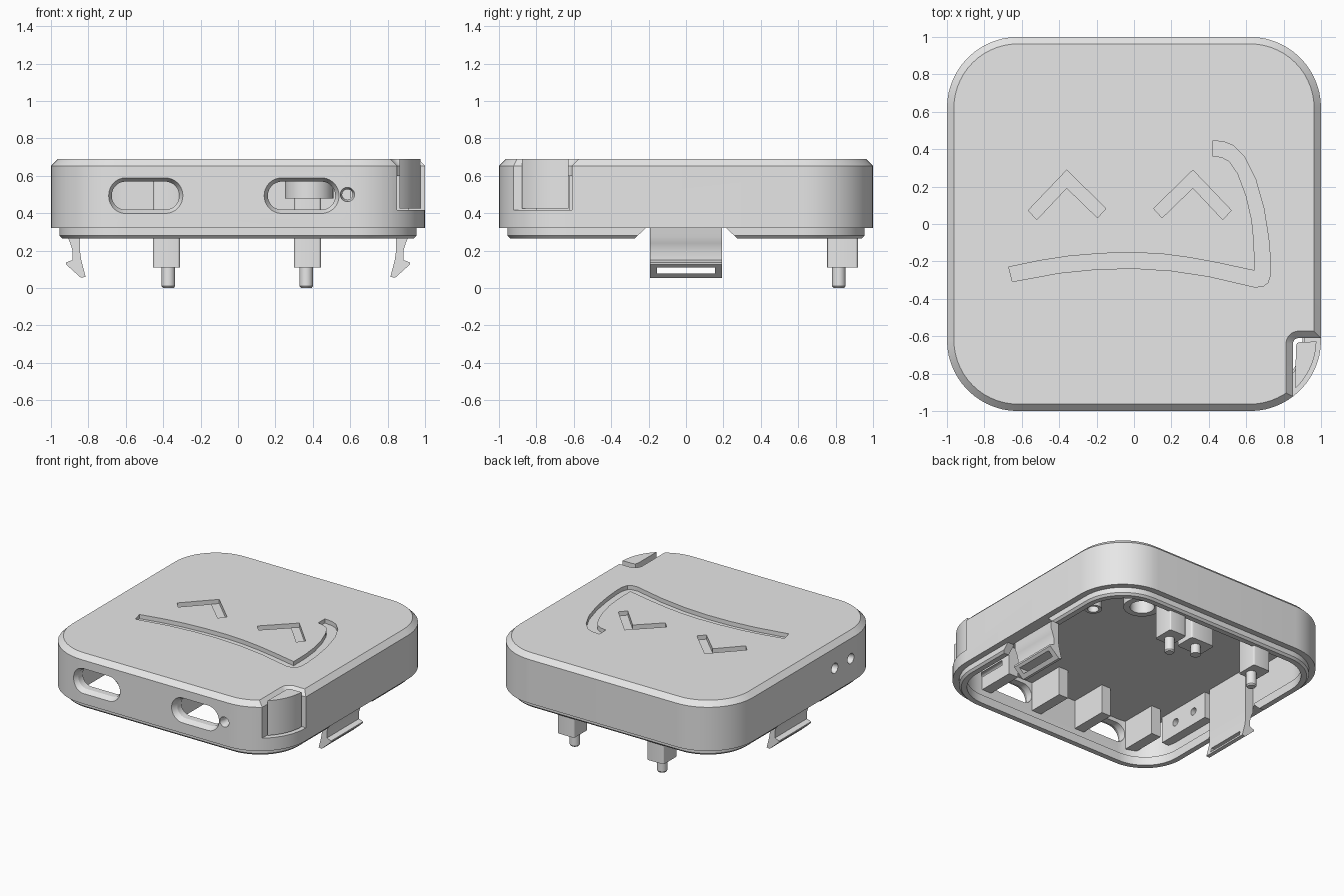
import bpy, bmesh, math
from mathutils import Matrix

if "Cube" in bpy.data.objects:
    bpy.data.objects.remove(bpy.data.objects["Cube"])

grey = bpy.data.materials.new("plain_grey")
grey.diffuse_color = (0.8, 0.8, 0.8, 1)
grey.use_nodes = True
grey.node_tree.nodes["Principled BSDF"].inputs["Base Color"].default_value = grey.diffuse_color


def loft(name, rings, matrix=None):
    """Closed solid through a stack of (z, outline) rings."""
    bm = bmesh.new()
    loops = [[bm.verts.new((x, y, z)) for x, y in pts] for z, pts in rings]
    n = len(loops[0])
    for a, b in zip(loops, loops[1:]):
        for i in range(n):
            j = (i + 1) % n
            bm.faces.new((a[i], a[j], b[j], b[i]))
    bm.faces.new(loops[0][::-1])
    bm.faces.new(loops[-1])
    if matrix:
        bmesh.ops.transform(bm, matrix=matrix, verts=bm.verts)
    bmesh.ops.recalc_face_normals(bm, faces=bm.faces)
    me = bpy.data.meshes.new(name)
    bm.to_mesh(me)
    bm.free()
    me.materials.append(grey)
    ob = bpy.data.objects.new(name, me)
    bpy.context.collection.objects.link(ob)
    return ob


def rounded(hx, hy, r, cx=0, cy=0, n=14):
    """Rounded rectangle outline."""
    pts = []
    for k, (sx, sy) in enumerate(((1, 1), (-1, 1), (-1, -1), (1, -1))):
        for i in range(n + 1):
            a = math.pi / 2 * (k + i / n)
            pts.append((cx + sx * (hx - r) + r * math.cos(a),
                        cy + sy * (hy - r) + r * math.sin(a)))
    return pts


def circle(r, cx=0, cy=0, n=32):
    return [(cx + r * math.cos(2 * math.pi * i / n),
             cy + r * math.sin(2 * math.pi * i / n)) for i in range(n)]


def box(name, x0, x1, y0, y1, z0, z1):
    pts = [(x0, y0), (x1, y0), (x1, y1), (x0, y1)]
    return loft(name, [(z0, pts), (z1, pts)])


def boolean(ob, cutter, op='DIFFERENCE', keep=False):
    m = ob.modifiers.new("bool", 'BOOLEAN')
    m.operation, m.object, m.solver = op, cutter, 'EXACT'
    bpy.context.view_layer.objects.active = ob
    bpy.ops.object.modifier_apply(modifier=m.name)
    if not keep:
        bpy.data.objects.remove(cutter)


FRONT = Matrix.Rotation(math.pi / 2, 4, 'X')    # (x, y, z) -> (x, -z, y)
LEFT = Matrix(((0, 0, -1, 0), (1, 0, 0, 0), (0, 1, 0, 0), (0, 0, 0, 1)))  # -> (-z, x, y)

# Hollow case with chamfered top edge
case = loft("case", [(0.32, rounded(1, 1, 0.38)), (0.653, rounded(1, 1, 0.38)),
                     (0.69, rounded(0.963, 0.963, 0.343))])
boolean(case, loft("cavity", [(0.2, rounded(0.91, 0.91, 0.29)),
                              (0.60, rounded(0.91, 0.91, 0.29))]))

# Inner backing plate for the two side holes
boolean(case, box("hole_backing", -0.93, -0.84, -0.70, -0.24, 0.40, 0.62), 'UNION')

# Port housings: ribs either side of each slot
for cx in (-0.495, 0.34):
    for s in (-1, 1):
        x = cx + s * 0.225
        boolean(case, box("port_rib", x - 0.04, x + 0.04, -0.93, -0.62, 0.38, 0.62), 'UNION')

# Front slots with chamfered rims
for cx in (-0.495, 0.34):
    small = rounded(0.18, 0.075, 0.074, cx, 0.494)
    big = rounded(0.205, 0.1, 0.099, cx, 0.494)
    boolean(case, loft("slot_cut", [(0.5, small), (0.96, small), (1.01, big)], FRONT))

# Small front hole and two left side holes
boolean(case, loft("hole_cut", [(0.7, circle(0.028, 0.585, 0.5)),
                                (0.96, circle(0.028, 0.585, 0.5)),
                                (1.01, circle(0.041, 0.585, 0.5))], FRONT))
for y in (-0.363, -0.556):
    boolean(case, loft("hole_cut", [(0.7, circle(0.028, y, 0.5)),
                                    (0.96, circle(0.028, y, 0.5)),
                                    (1.01, circle(0.041, y, 0.5))], LEFT))


# Corner notch with chamfered top edge
def notch(o):
    return rounded(0.3 + o, 0.3 + o, 0.03 + o, 1.15, -0.91)


boolean(case, loft("notch_cut", [(0.418, notch(0)), (0.653, notch(0)), (0.70, notch(0.047))]))

# Engraved eyes and mouth
eye = [(-0.205, -0.215), (-0.16, -0.265), (0, -0.095), (0.165, -0.255), (0.21, -0.205), (0, 0)]
left_eye = [(x - 0.36, y + 0.288) for x, y in eye]
right_eye = [(0.315 - x, y + 0.288) for x, y in eye]
mouth = [(-0.67, -0.23), (-0.5, -0.195), (-0.35, -0.172), (-0.17, -0.157), (0, -0.153),
         (0.15, -0.16), (0.3, -0.18), (0.45, -0.208), (0.645, -0.25), (0.642, -0.1),
         (0.63, 0.02), (0.60, 0.15), (0.555, 0.27), (0.51, 0.335), (0.47, 0.357), (0.42, 0.365),
         (0.42, 0.445), (0.48, 0.44), (0.53, 0.42), (0.59, 0.36), (0.65, 0.24), (0.695, 0.08),
         (0.72, -0.08), (0.73, -0.2), (0.73, -0.27), (0.715, -0.315), (0.69, -0.333),
         (0.645, -0.337), (0.55, -0.315), (0.4, -0.28), (0.2, -0.25), (0, -0.237),
         (-0.2, -0.242), (-0.4, -0.262), (-0.65, -0.308)]
for pts in (left_eye, right_eye, mouth):
    boolean(case, loft("face_cut", [(0.658, pts), (0.72, pts)]))

# Locating lip under the case, interrupted at the side clips
lip = loft("lip", [(0.265, rounded(0.94, 0.94, 0.32)), (0.28, rounded(0.955, 0.955, 0.335)),
                   (0.33, rounded(0.955, 0.955, 0.335))])
boolean(lip, loft("lip_cut", [(0.2, rounded(0.9, 0.9, 0.28)), (0.4, rounded(0.9, 0.9, 0.28))]))
boolean(lip, loft("clip_gap", [
    (z, [(-2, -h), (2, -h), (2, h), (-2, h)]) for z, h in ((0.25, 0.29), (0.321, 0.215), (0.4, 0.215))]))

# Corner button following the case outline
arc = []
for i in range(15):
    a = math.radians(-46.5 + 45 * i / 14)
    arc.append((0.62 + 0.355 * math.cos(a), -0.62 + 0.355 * math.sin(a)))
outline = arc + [(0.89, -0.63), (0.872, -0.637), (0.865, -0.655)]
button = loft("corner_button", [(0.425, outline), (0.69, outline)])

# Snap clips on both sides, each with a window through the barb
profile = [(0.845, 0.60), (0.845, 0.27), (0.845, 0.20), (0.838, 0.15), (0.815, 0.06),
           (0.84, 0.055), (0.918, 0.125), (0.92, 0.137), (0.885, 0.15), (0.885, 0.2),
           (0.897, 0.24), (0.912, 0.275), (0.912, 0.60)]
clips = []
for side, s in (("right", 1), ("left", -1)):
    clip = loft(side + "_clip", [(-0.193, [(s * x, z) for x, z in profile]),
                                 (0.193, [(s * x, z) for x, z in profile])], FRONT)
    boolean(clip, box("clip_window", -2, 2, -0.155, 0.155, 0.077, 0.11))
    clips.append(clip)

# Stepped locating pegs at the back
pegs = []
for side, x in (("right", 0.372), ("left", -0.382)):
    body = rounded(0.072, 0.082, 0.015, x, 0.837, 3)
    pegs.append(loft(side + "_peg", [(0.11, body), (0.61, body)]))
    xt = 0.365 if side == "right" else -0.372
    pegs.append(loft(side + "_peg_tip", [(0, circle(0.028, xt, 0.817)), (0.01, circle(0.036, xt, 0.817)),
                                         (0.12, circle(0.036, xt, 0.817))]))

# Inner post with a pin, and hollow bosses on the ceiling
post = rounded(0.1, 0.08, 0.02, -0.16, 0.47, 3)
inner = [loft("inner_post", [(0.40, post), (0.61, post)]),
         loft("inner_post_pin", [(0.33, circle(0.035, -0.16, 0.47)), (0.41, circle(0.035, -0.16, 0.47))])]
for x, y, r in ((0.38, 0.54, 0.13), (0.62, 0.30, 0.06)):
    boss = loft("ceiling_boss", [(0.48, circle(r, x, y)), (0.61, circle(r, x, y))])
    boolean(boss, loft("boss_cut", [(0.4, circle(r * 0.65, x, y)), (0.595, circle(r * 0.65, x, y))]))
    inner.append(boss)

# Smooth shading with crisp edges
bpy.ops.object.select_all(action='DESELECT')
for ob in [case, lip, button] + clips + pegs + inner:
    ob.select_set(True)
bpy.context.view_layer.objects.active = case
bpy.ops.object.shade_smooth_by_angle(angle=math.radians(25))
